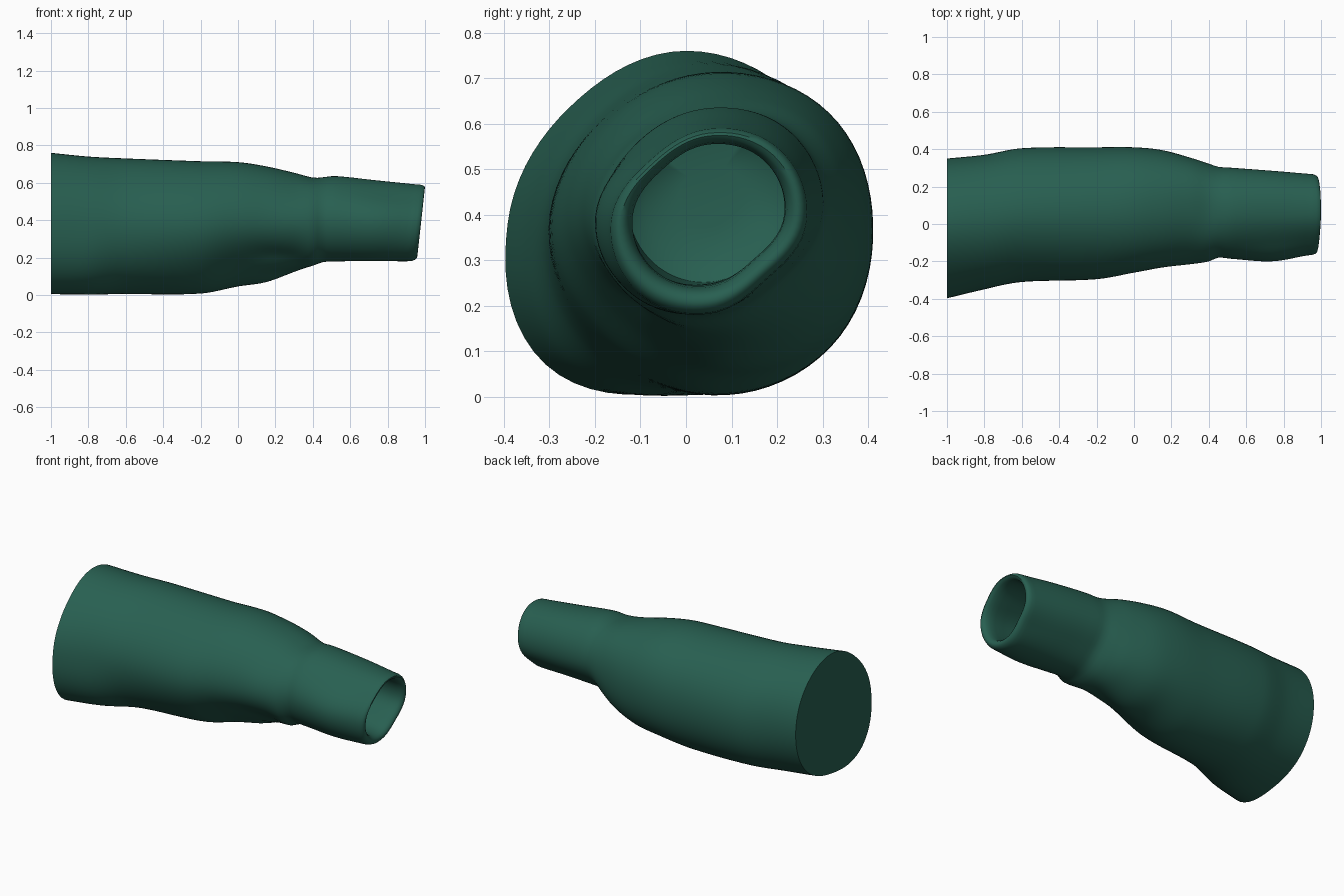
import bpy, bmesh, math

if "Cube" in bpy.data.objects:
    bpy.data.objects.remove(bpy.data.objects["Cube"])

N = 72  # points around the sleeve

# x, centre y, centre z, then radii every 45 degrees from +y through +z
SECTIONS = [
    (-1.0, 0.00, 0.38, .350, .365, .380, .362, .392, .437, .365, .355),
    (-0.8, 0.02, 0.375, .350, .362, .365, .350, .365, .412, .370, .362),
    (-0.6, 0.05, 0.37, .355, .357, .360, .345, .360, .370, .365, .368),
    (-0.2, 0.06, 0.37, .350, .353, .345, .338, .355, .335, .362, .366),
    (0.0, 0.07, 0.38, .340, .345, .330, .325, .330, .290, .332, .355),
    (0.15, 0.07, 0.38, .325, .330, .307, .300, .302, .258, .308, .335),
    (0.3, 0.07, 0.385, .285, .297, .267, .265, .285, .248, .262, .287),
    (0.4, 0.06, 0.39, .262, .268, .236, .243, .260, .250, .235, .240),
    (0.45, 0.06, 0.40, .245, .250, .228, .228, .240, .235, .225, .212),
    (0.52, 0.055, 0.405, .245, .248, .230, .223, .241, .237, .225, .210),
    (0.75, 0.05, 0.395, .233, .240, .215, .205, .249, .240, .212, .197),
    (0.95, 0.05, 0.385, .217, .224, .205, .188, .217, .222, .203, .180),
]


def hermite(p0, p1, p2, p3, x0, x1, x2, x3, x):
    h = x2 - x1
    m1 = (p2 - p0) / (x2 - x0) * h
    m2 = (p3 - p1) / (x3 - x1) * h
    t = (x - x1) / h
    return ((2*t**3 - 3*t*t + 1) * p1 + (t**3 - 2*t*t + t) * m1
            + (3*t*t - 2*t**3) * p2 + (t**3 - t*t) * m2)


def section_at(x):
    """Smoothly interpolated centre and radii at a position along the sleeve."""
    S = SECTIONS
    x = min(x, S[-1][0])
    i = 0
    while i < len(S) - 2 and x > S[i + 1][0]:
        i += 1
    a, b, c, d = S[max(i-1, 0)], S[i], S[i+1], S[min(i+2, len(S)-1)]
    return [hermite(a[k], b[k], c[k], d[k], a[0], b[0], c[0], d[0], x) for k in range(1, 11)]


def ring(bm, x, scale=1.0):
    cy, cz, *r = section_at(x)
    cz += .05 * (1 - scale) if x > .5 else 0    # opening sits slightly high
    verts = []
    for j in range(N):
        ang = 2 * math.pi * j / N
        u = 8 * j / N
        k = int(u)
        rad = hermite(r[k-1], r[k], r[(k+1) % 8], r[(k+2) % 8], -1, 0, 1, 2, u - k)
        # two shallow diagonal folds underneath, just behind the cuff
        for a0, x0, depth in ((222, .22, .006), (258, .2, .012)):
            da = (math.degrees(ang) - a0 - 60 * (x - x0)) / 13
            rad -= depth * math.exp(-da * da - ((x - x0) / .14) ** 2)
        y = cy + rad * scale * math.cos(ang)
        z = cz + rad * scale * math.sin(ang)
        # the cuff opening leans back at the bottom
        lean = max(0, min(1, (x - .5) / .45)) * .11 * min(0, z - .58)
        verts.append(bm.verts.new((x + lean, y, z)))
    return verts


def bridge(bm, a, b):
    for j in range(N):
        k = (j + 1) % N
        bm.faces.new((a[j], a[k], b[k], b[j]))


bm = bmesh.new()
# outer skin, rolled rim, then the inside of the cuff
path = [(-1 + 1.95 * i / 78, 1) for i in range(79)]
path += [(.975, .99), (.99, .965), (.998, .93), (1.0, .89), (.995, .84), (.98, .795), (.955, .77),
         (.92, .755), (.85, .75), (.75, .75), (.65, .75), (.55, .74), (.52, .6), (.51, .3)]
rings = [ring(bm, x, s) for x, s in path]
for a, b in zip(rings, rings[1:]):
    bridge(bm, a, b)
bm.faces.new(rings[0])      # flat end cap
bm.faces.new(rings[-1])     # floor of the opening
bmesh.ops.recalc_face_normals(bm, faces=bm.faces)

mesh = bpy.data.meshes.new("sleeve")
bm.to_mesh(mesh)
bm.free()
sleeve = bpy.data.objects.new("sleeve", mesh)
bpy.context.collection.objects.link(sleeve)

# green cloth
cloth = bpy.data.materials.new("green_cloth")
cloth.diffuse_color = (0.021, 0.115, 0.082, 1)
cloth.use_nodes = True
cloth.node_tree.nodes["Principled BSDF"].inputs["Base Color"].default_value = cloth.diffuse_color
mesh.materials.append(cloth)

bpy.context.view_layer.objects.active = sleeve
sleeve.select_set(True)
bpy.ops.object.shade_smooth_by_angle(angle=math.radians(40))
